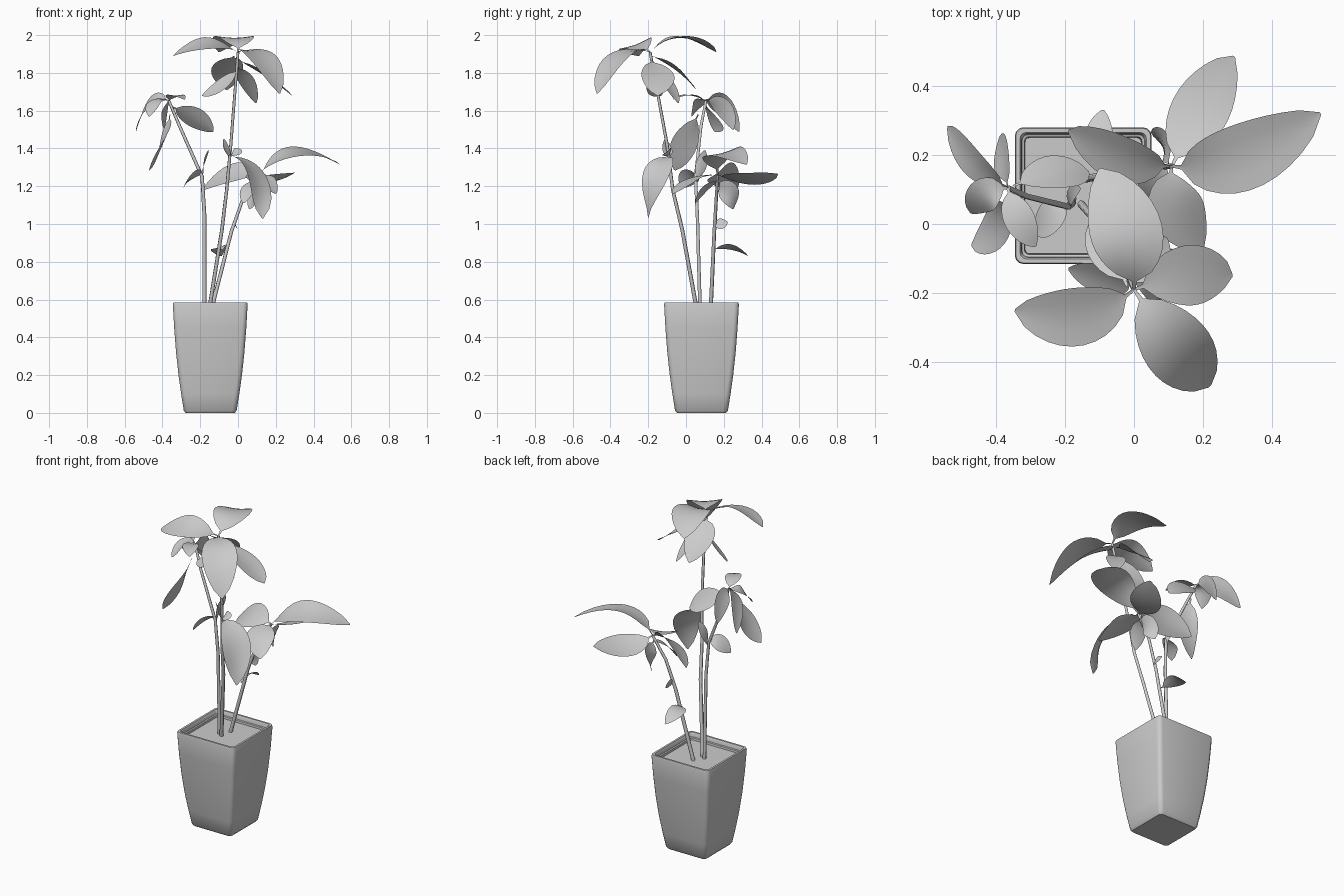
import bpy, bmesh, math
from mathutils import Vector, Quaternion

if "Cube" in bpy.data.objects:
    bpy.data.objects.remove(bpy.data.objects["Cube"])

grey = bpy.data.materials.new("plain_grey")
grey.use_nodes = True
grey.diffuse_color = (0.6, 0.6, 0.6, 1)
grey.node_tree.nodes["Principled BSDF"].inputs["Base Color"].default_value = (0.6, 0.6, 0.6, 1)


def finish(name, bm, angle):
    mesh = bpy.data.meshes.new(name)
    bm.to_mesh(mesh)
    bm.free()
    mesh.materials.append(grey)
    obj = bpy.data.objects.new(name, mesh)
    bpy.context.collection.objects.link(obj)
    bpy.ops.object.select_all(action="DESELECT")
    obj.select_set(True)
    bpy.context.view_layer.objects.active = obj
    bpy.ops.object.shade_smooth_by_angle(angle=math.radians(angle))


def square_loop(bm, half, radius, z):
    """Rounded square ring around the pot axis."""
    ring = []
    for corner in range(4):
        turn = corner * math.pi / 2
        for step in range(4):
            a = turn + step * math.pi / 6
            mid = turn + math.pi / 4
            c = (half - radius) * math.sqrt(2)
            ring.append(bm.verts.new((c * math.cos(mid) + radius * math.cos(a) - 0.147,
                                      c * math.sin(mid) + radius * math.sin(a) + 0.082, z)))
    return ring


def lofted(name, sections):
    bm = bmesh.new()
    rings = [square_loop(bm, *s) for s in sections]
    for low, high in zip(rings, rings[1:]):
        for i in range(len(low)):
            j = (i + 1) % len(low)
            bm.faces.new((low[i], low[j], high[j], high[i]))
    bm.faces.new(rings[0][::-1])
    bm.faces.new(rings[-1])
    finish(name, bm, 35)


# Tapered square pot with a stepped rim, and the soil inside it
lofted("pot", [(0.13, 0.02, 0), (0.14, 0.025, 0.012), (0.154, 0.025, 0.1), (0.168, 0.025, 0.2),
               (0.181, 0.025, 0.32), (0.191, 0.025, 0.45), (0.198, 0.025, 0.575),
               (0.195, 0.022, 0.585), (0.183, 0.018, 0.585), (0.179, 0.016, 0.578),
               (0.177, 0.016, 0.56), (0.17, 0.012, 0.557), (0.168, 0.012, 0.535)])
lofted("soil", [(0.168, 0.012, 0.54), (0.168, 0.012, 0.545)])


# Stems: tapered tubes with slight bends
def stem(name, points):
    curve = bpy.data.curves.new(name, "CURVE")
    curve.dimensions = "3D"
    curve.bevel_depth = 0.011
    curve.bevel_resolution = 1
    curve.use_fill_caps = True
    spline = curve.splines.new("POLY")
    spline.points.add(len(points) - 1)
    for i, (point, p) in enumerate(zip(spline.points, points)):
        point.co = (*p, 1)
        point.radius = 1 - 0.3 * i / (len(points) - 1)
    curve.materials.append(grey)
    obj = bpy.data.objects.new(name, curve)
    bpy.context.collection.objects.link(obj)


stem("tall_stem", [(-.155, .06, .53), (-.085, -.02, .97), (-.06, -.07, 1.18),
                   (-.038, -.1, 1.42), (0, -.19, 1.91)])
stem("right_stem", [(-.178, .075, .53), (-.178, .06, 1.05), (-.19, .05, 1.25),
                    (-.31, .08, 1.52), (-.365, .105, 1.65)])
stem("left_stem", [(-.145, .13, .53), (-.035, .15, .96), (.025, .16, 1.13), (.11, .168, 1.26)])


# Leaf: a blade bent along an arc, pointed at the tip, lightly folded at the midrib
def leaf(name, base, mid, tip, width, roll=0):
    base, mid, tip = Vector(base), Vector(mid), Vector(tip)
    ctrl = 2 * mid - (base + tip) / 2
    bm = bmesh.new()
    rows, cols = 12, 4
    grid = []
    for r in range(rows + 1):
        t = r / rows
        p = base * (1 - t) ** 2 + ctrl * 2 * t * (1 - t) + tip * t * t
        tangent = ((ctrl - base) * (1 - t) + (tip - ctrl) * t).normalized()
        side = tangent.cross(Vector((0, 0, 1))).normalized()
        side = Quaternion(tangent, math.radians(roll)) @ side
        normal = side.cross(tangent)
        blade = max(0, (t - 0.08) / 0.92)
        half = max(0.004, width / 2 * math.sin(math.pi * blade ** 0.97) ** 0.62 if 0 < blade < 1 else 0)
        row = []
        for c in range(cols + 1):
            u = 2 * c / cols - 1
            row.append(bm.verts.new(p + side * u * half + normal * abs(u) ** 1.5 * half * 0.1))
        grid.append(row)
    for a, b in zip(grid, grid[1:]):
        for i in range(cols):
            bm.faces.new((a[i], a[i + 1], b[i + 1], b[i]))
    finish(name, bm, 40)


# Crown of the tall stem
top = (0, -.19, 1.91)
leaf("crown_leaf_front", top, (.118, -.35, 1.885), (.22, -.47, 1.69), .2)
leaf("crown_leaf_right", top, (-.16, -.265, 1.95), (-.345, -.25, 1.89), .18, -20)
leaf("crown_leaf_back", top, (-.02, -.03, 1.985), (-.1, .16, 1.91), .21)
leaf("crown_leaf_left", (0, -.19, 1.87), (.15, -.15, 1.78), (.285, -.15, 1.68), .175)
leaf("crown_leaf_lower_back", (-.02, -.18, 1.89), (-.055, -.06, 1.82), (-.06, .055, 1.71), .17)
leaf("crown_leaf_lower_right", (0, -.17, 1.82), (-.085, -.16, 1.735), (-.19, -.13, 1.68), .11, -40)
leaf("crown_leaf_small", (0, -.18, 1.83), (.04, -.11, 1.76), (.095, -.04, 1.64), .11)

# Leaves halfway up the tall stem
leaf("middle_leaf_drooping", (-.05, -.09, 1.36), (.085, -.15, 1.27), (.13, -.2, 1.03), .17)
leaf("middle_leaf_bud", (-.04, -.09, 1.35), (-.06, -.1, 1.39), (-.075, -.11, 1.45), .06)
leaf("middle_leaf_small", (-.04, -.09, 1.36), (-.01, -.1, 1.38), (.02, -.09, 1.39), .06, 40)

# Leaves of the stem on the model's right
fork = (-.365, .105, 1.65)
leaf("right_leaf_inner", (-.35, .11, 1.62), (-.23, .145, 1.56), (-.13, .15, 1.49), .14, -45)
leaf("right_leaf_drooping", (-.36, .065, 1.58), (-.395, -.005, 1.43), (-.47, -.06, 1.285), .14, 40)
leaf("right_leaf_back", fork, (-.465, .18, 1.64), (-.54, .28, 1.49), .11, -48)
leaf("right_leaf_front", fork, (-.335, .02, 1.68), (-.285, -.065, 1.66), .09)
leaf("right_leaf_outer", fork, (-.43, .085, 1.65), (-.47, .03, 1.57), .1)
leaf("right_leaf_hanging", fork, (-.38, .19, 1.62), (-.39, .25, 1.5), .1, -60)
leaf("joint_leaf_low", (-.19, .06, 1.26), (-.24, .02, 1.25), (-.29, -.02, 1.19), .11, 35)
leaf("joint_leaf_high", (-.19, .06, 1.23), (-.18, .08, 1.31), (-.155, .1, 1.39), .06, -49)

# Leaves of the stem on the model's left
crown = (.11, .168, 1.26)
leaf("left_leaf_long", crown, (.3, .19, 1.375), (.54, .32, 1.315), .2, 14)
leaf("left_leaf_inner", crown, (-.03, .19, 1.265), (-.19, .27, 1.18), .17, -38)
leaf("left_leaf_back", crown, (.19, .32, 1.23), (.29, .485, 1.265), .18, -20)
leaf("left_leaf_front", crown, (.12, .05, 1.235), (.2, -.07, 1.16), .16)
leaf("left_leaf_hanging", (.1, .17, 1.23), (.09, .225, 1.17), (.06, .25, 1.08), .11, -65)
leaf("left_leaf_bud", (.1, .17, 1.23), (.06, .11, 1.19), (.03, .05, 1.11), .09)
leaf("stem_leaf_upper", (-.02, .15, 1.0), (-.015, .18, 1.0), (-.02, .22, 1.01), .06, 70)
leaf("stem_leaf_lower", (-.075, .14, .86), (-.1, .23, .875), (-.09, .33, .83), .09, -18)
